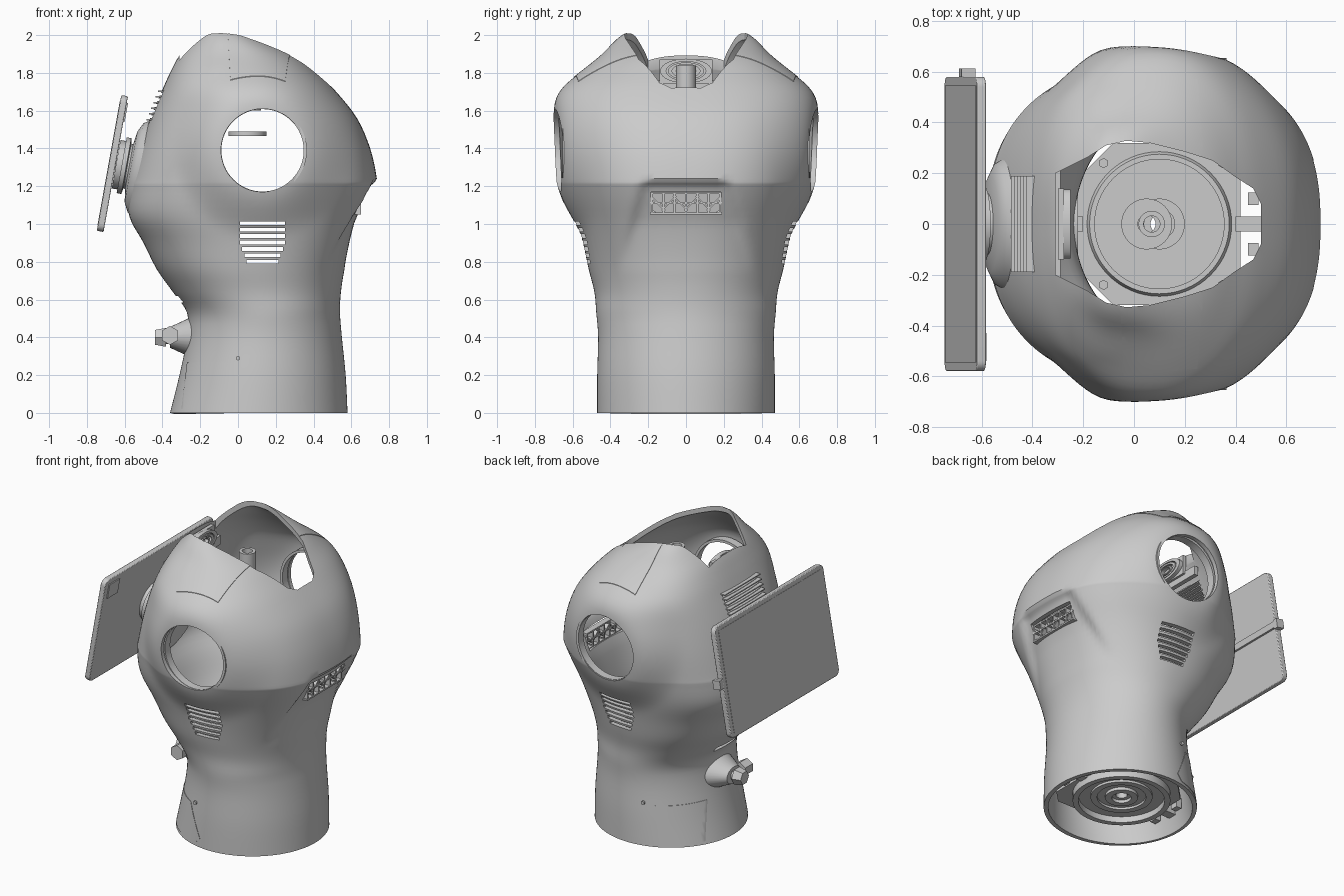
import bpy, bmesh, math
from mathutils import Matrix, Vector

cube = bpy.data.objects.get("Cube")
if cube:
    bpy.data.objects.remove(cube, do_unlink=True)

grey = bpy.data.materials.new("plain_grey")
grey.use_nodes = True
grey.diffuse_color = (0.6, 0.6, 0.6, 1)
grey.node_tree.nodes["Principled BSDF"].inputs["Base Color"].default_value = (0.6, 0.6, 0.6, 1)


def finish(name, bm, matrix=None, smooth=True):
    bmesh.ops.recalc_face_normals(bm, faces=bm.faces[:])
    if matrix:
        bm.transform(matrix)
    mesh = bpy.data.meshes.new(name)
    bm.to_mesh(mesh)
    bm.free()
    mesh.materials.append(grey)
    obj = bpy.data.objects.new(name, mesh)
    bpy.context.collection.objects.link(obj)
    if smooth:
        smooth_shade(obj)
    return obj


def activate(obj):
    bpy.ops.object.select_all(action='DESELECT')
    obj.select_set(True)
    bpy.context.view_layer.objects.active = obj


def smooth_shade(obj):
    activate(obj)
    bpy.ops.object.shade_smooth_by_angle(angle=math.radians(35))


def modify(obj, kind, **settings):
    activate(obj)
    mod = obj.modifiers.new(kind.lower(), kind)
    for key, value in settings.items():
        setattr(mod, key, value)
    bpy.ops.object.modifier_apply(modifier=mod.name)


def boolean(obj, cutter, operation='DIFFERENCE'):
    cutter.hide_render = True
    modify(obj, 'BOOLEAN', object=cutter, operation=operation, solver='EXACT')


def add_box(bm, xs, ys, zs):
    size = Vector((xs[1] - xs[0], ys[1] - ys[0], zs[1] - zs[0]))
    mid = Vector((sum(xs), sum(ys), sum(zs))) / 2
    bmesh.ops.create_cube(bm, size=1, matrix=Matrix.Translation(mid) @ Matrix.Diagonal(size.to_4d()))


def box(name, xs, ys, zs, matrix=None):
    bm = bmesh.new()
    add_box(bm, xs, ys, zs)
    return finish(name, bm, matrix, False)


def lathe(name, profile, matrix, sides=64):
    # closed (radius, height) loop turned around z
    bm = bmesh.new()
    rings = []
    for i in range(sides):
        a = 2 * math.pi * i / sides
        rings.append([bm.verts.new((r * math.cos(a), r * math.sin(a), h)) for r, h in profile])
    n = len(profile)
    for i in range(sides):
        p, q = rings[i], rings[(i + 1) % sides]
        for j in range(n):
            k = (j + 1) % n
            bm.faces.new((p[j], q[j], q[k], p[k]))
    return finish(name, bm, matrix)


def rod(name, radius, depth, matrix, sides=48, tip=None):
    bm = bmesh.new()
    bmesh.ops.create_cone(bm, cap_ends=True, segments=sides, radius1=radius,
                          radius2=radius if tip is None else tip, depth=depth)
    return finish(name, bm, matrix)


def prism(name, points, low, high, matrix=None):
    bm = bmesh.new()
    face = bm.faces.new([bm.verts.new((x, y, low)) for x, y in points])
    ext = bmesh.ops.extrude_face_region(bm, geom=[face])
    verts = [v for v in ext["geom"] if isinstance(v, bmesh.types.BMVert)]
    bmesh.ops.translate(bm, verts=verts, vec=(0, 0, high - low))
    return finish(name, bm, matrix, False)


def turn(axis, degrees, at=(0, 0, 0)):
    return Matrix.Translation(at) @ Matrix.Rotation(math.radians(degrees), 4, axis)


def clamp(t):
    return min(max(t, 0), 1)


# Shell sections: height, front x, back x, half width
sections = [
    (0, -.36, .58, .47), (.2, -.31, .57, .47), (.4, -.27, .55, .465), (.53, -.27, .54, .475),
    (.64, -.345, .545, .485), (.76, -.43, .565, .515), (.9, -.5, .61, .545), (1.04, -.575, .665, .58),
    (1.19, -.575, .728, .62), (1.24, -.565, .735, .63), (1.4, -.52, .7, .645), (1.56, -.465, .63, .645),
    (1.7, -.405, .52, .63), (1.8, -.36, .42, .555), (1.9, -.305, .3, .44), (2, -.215, .1, .335),
    (2.08, -.15, -.02, .17)]


def shell(name, grow, thickness, sides=128, steps=4):
    rows = []
    last = len(sections) - 1
    for i in range(last):
        a, b, c, d = (Vector(sections[min(max(i + k, 0), last)]) for k in (-1, 0, 1, 2))
        for s in range(steps):
            t = s / steps
            rows.append(b + (c - a) * t / 2 + (a - b * 2.5 + c * 2 - d / 2) * t ** 2
                        + (b * 1.5 - a / 2 - c * 1.5 + d / 2) * t ** 3)
    rows.append(Vector(sections[-1]))
    bm = bmesh.new()
    rings = []
    for z, x0, x1, half in rows:
        power = 2 / (2 + .45 * clamp((z - .5) / .6))
        ring = []
        for i in range(sides):
            a = 2 * math.pi * i / sides
            c, s = math.cos(a), math.sin(a)
            x = (x0 + x1) / 2 + math.copysign(abs(c) ** power, c) * ((x1 - x0) / 2 + grow)
            y = math.copysign(abs(s) ** power, s) * (half + grow)
            # ear swelling, fuller towards the front
            near = clamp((.48 - math.hypot(x - .13, z - 1.39)) / .25)
            y += math.copysign((.052 - .05 * (x - .13)) * near * near * (3 - 2 * near), y) if abs(y) > .3 else 0
            # recess under the rear lip, spreading downwards
            if x > .3:
                x -= .035 * clamp((.25 + .3 * (1.2 - z) - abs(y)) / .05) * clamp((z - .75) / .25) \
                    * clamp((1.235 - z) / .035)
            ring.append(bm.verts.new((x, y, z)))
        rings.append(ring)
    for p, q in zip(rings, rings[1:]):
        for i in range(sides):
            k = (i + 1) % sides
            bm.faces.new((p[i], p[k], q[k], q[i]))
    bm.faces.new(rings[-1])
    obj = finish(name, bm, None, False)
    modify(obj, 'SOLIDIFY', thickness=thickness, offset=-1)
    return obj


# Main shell with crown opening, ear holes and vents
body = shell("body_shell", 0, .028)
half = [(-.31, .2), (-.24, .235), (-.18, .265), (-.11, .31), (-.03, .328), (.06, .32), (.2, .285),
        (.31, .25), (.4, .185), (.47, .14), (.5, .08)]
crown = prism("crown_cutter", half + [(x, -y) for x, y in reversed(half)], 1.5, 2.5)
ear = rod("ear_cutter", .22, 3, turn('X', 90, (.13, 0, 1.39)), 64)
bm = bmesh.new()
for i in range(7):
    inset = .012 * max(0, 3 - i)
    z = .79 + .034 * i
    add_box(bm, (.01 + inset, .25 - inset), (-1, 1), (z, z + .02))
for i in range(5):
    z = 1.56 + .03 * i
    add_box(bm, (-.8, -.2), (-.18, .18), (z, z + .014))
add_box(bm, (.4, 1), (-.185, .185), (1.055, 1.17))
add_box(bm, (-.6, -.2), (-.12, .12), (.585, .62))
slots = finish("vent_cutter", bm, None, False)
for cutter in (crown, ear, slots):
    boolean(body, cutter)
smooth_shade(body)

# Crown panels lying on the shell, neck panels and ear rims
for name, side in (("left", 1), ("right", -1)):
    panel = shell(name + "_crown_panel", .004, .008)
    area = prism("panel_area", [(-.06, .2 * side), (.28, .2 * side), (.25, .57 * side), (-.04, .6 * side)],
                 1.6, 2.2)
    boolean(panel, area, 'INTERSECT')
    boolean(panel, crown)
    smooth_shade(panel)
    neck = shell(name + "_neck_panel", .003, .008)
    flap = prism("flap_area", [(-.3, .02), (.0, .02), (.04, .06), (-.06, .27), (-.27, .27)], 0, 1,
                 turn('X', 90, (0, 0 if side < 0 else 1, 0)))
    boolean(neck, flap, 'INTERSECT')
    smooth_shade(neck)
    for helper in (area, flap):
        bpy.data.objects.remove(helper, do_unlink=True)
    lathe(name + "_ear_rim", [(.218, .6), (.218, .655), (.235, .655), (.235, .6)],
          turn('X', -90 * side, (.13, 0, 1.39)))
    rod(name + "_neck_screw", .012, .012, turn('X', 90, (0, .46 * side, .29)), 12)
for helper in (crown, ear, slots):
    bpy.data.objects.remove(helper, do_unlink=True)

# Rear vent lattice
bm = bmesh.new()
for z in (1.055, 1.112, 1.163):
    add_box(bm, (.61, .65), (-.19, .19), (z - .005, z + .005))
for i in range(7):
    y = -.18 + .06 * i
    add_box(bm, (.61, .65), (y - .005, y + .005), (1.055, 1.165))
finish("rear_vent_lattice", bm, None, False)
for i in range(6):
    y = -.15 + .06 * i
    box("rear_vent_brace", (-.015, .015), (-.055, .055), (-.004, .004),
        turn('X', 45 if i % 2 else -45, (.63, y, 1.11)))

# Front louvre slats
for i in range(6):
    z = 1.553 + .03 * i
    x = -.473 + .4 * (z - 1.55)
    box("front_louvre", (x - .012, x + .05), (-.19, .19), (z - .004, z + .004))

# Tablet, clamp and mount
lean = turn('Y', 10.2, (-.665, 0, 1.32))
bm = bmesh.new()
add_box(bm, (-.018, .018), (-.58, .58), (-.365, .365))
corners = [e for e in bm.edges if abs(e.verts[0].co.x - e.verts[1].co.x) > .01]
bmesh.ops.bevel(bm, geom=corners, offset=.04, segments=6, profile=.5, affect='EDGES')
tablet = finish("tablet", bm, lean)
modify(tablet, 'BEVEL', width=.005, segments=2, limit_method='ANGLE')
box("tablet_screen", (-.02, -.016), (-.545, .545), (-.335, .335), lean)
box("tablet_camera", (.016, .025), (-.54, -.43), (.23, .33), lean)
box("clamp_bar", (.018, .035), (-.1, .6), (-.02, .02), lean)
box("clamp_tip", (-.02, .035), (.58, .612), (-.03, .03), lean)
lathe("tablet_mount", [(.01, .02), (.13, .02), (.13, .05), (.15, .05), (.15, .075), (.12, .08), (.12, .09),
                       (.19, .1), (.24, .125), (.28, .19), (.01, .19)], lean @ turn('Y', 90))

# Front boss with hexagonal knobs
rod("boss", .12, .14, turn('Y', -90, (-.29, 0, .4)) @ Matrix.Diagonal((1, 1.4, 1, 1)), 32, .055)
rod("knob_stem", .035, .12, turn('Y', -90, (-.37, 0, .4)), 24)
rod("front_knob", .058, .06, turn('Y', -90, (-.41, 0, .4)), 6, .045)
rod("side_knob", .05, .08, turn('X', 90, (-.36, -.1, .41)), 6)
rod("side_stem", .025, .1, turn('X', 90, (-.35, -.03, .41)), 16)

# Neck base: square plate, stepped disc and struts
outline = [(-.16, .24), (-.08, .32), (.34, .32), (.42, .24)]
plate = prism("base_plate", [(-.22, .18)] + outline + [(x, -y) for x, y in reversed(outline)] + [(-.22, -.18)],
              .1, .13)
bore = rod("plate_cutter", .2, 1, Matrix.Translation((.1, 0, .2)))
boolean(plate, bore)
bpy.data.objects.remove(bore, do_unlink=True)
lathe("base_disc", [(.035, .09), (.06, .09), (.06, .07), (.1, .07), (.1, .09), (.15, .09), (.15, .075), (.19, .075),
                    (.19, .09), (.265, .09), (.265, .05), (.3, .05), (.3, .1), (.275, .15), (.255, .15), (.255, .135),
                    (.1, .135), (.1, .17), (.06, .17), (.06, .15), (.035, .15)], Matrix.Translation((.1, 0, 0)))
for x0, x1 in ((-.31, -.2), (.4, .54)):
    box("base_strut", (x0, x1), (-.03, .03), (.09, .14))
    for side in (-1, 1):
        y = .1 * side
        box("base_clip", ((x0 + x1) / 2 - .02, (x0 + x1) / 2 + .02), (y - .025, y + .025), (.08, .15))
for x in (-.12, .35):
    for y in (-.24, .24):
        rod("plate_bolt", .02, .03, Matrix.Translation((x, y, .14)), 6)

# Inner head parts: post, ring and speaker
lathe("inner_ring", [(.035, 1.465), (.1, 1.465), (.1, 1.49), (.035, 1.49)], Matrix.Translation((.05, 0, 0)))
lathe("inner_post", [(.032, 1.6), (.052, 1.6), (.052, 1.84), (.032, 1.84)], Matrix.Translation((.07, 0, 0)), 32)
box("speaker_bracket", (-.32, -.29), (-.23, .23), (1.7, 1.76))
for size in (1, .7, .4):
    lathe("speaker_ring", [(.05, -.01), (.065, -.01), (.065, .02), (.05, .02)],
          turn('Y', 90, (-.27, 0, 1.81)) @ Matrix.Diagonal((size, 2.1 * size, 1, 1)), 40)
box("speaker_back", (-.3, -.275), (-.14, .14), (1.74, 1.87))
